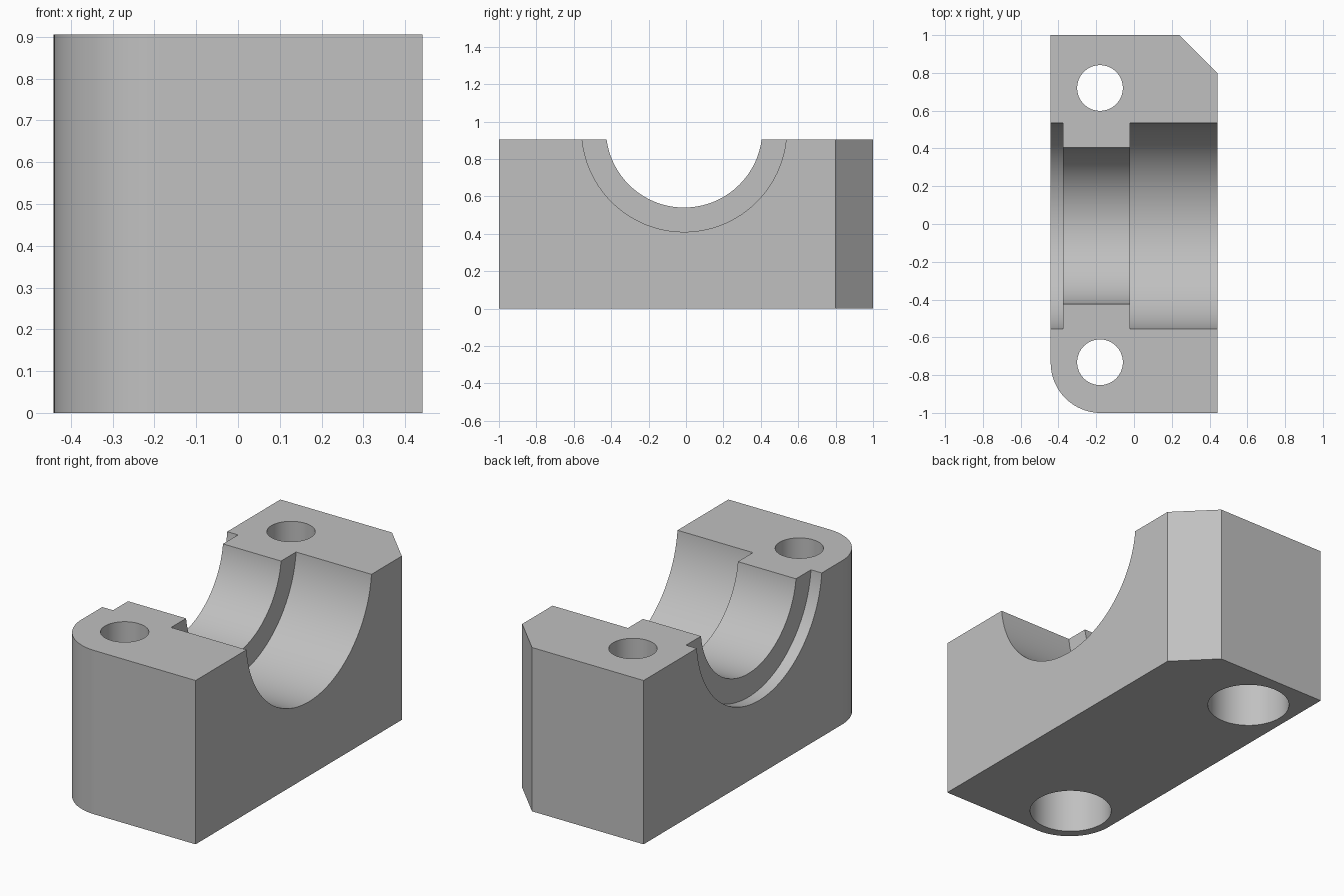
import bpy, bmesh, math
from mathutils import Matrix

if "Cube" in bpy.data.objects:
    bpy.data.objects.remove(bpy.data.objects["Cube"])

HEIGHT, HALF_X = 0.905, 0.441
BORE_Y, BORE_Z = -0.01, 0.958

# Single grey finish
grey = bpy.data.materials.new("plain_grey")
grey.use_nodes = True
colour = (0.53, 0.53, 0.53, 1)
grey.diffuse_color = colour
grey.node_tree.nodes["Principled BSDF"].inputs["Base Color"].default_value = colour


def add_object(name, bm):
    bmesh.ops.recalc_face_normals(bm, faces=bm.faces)
    mesh = bpy.data.meshes.new(name)
    bm.to_mesh(mesh)
    bm.free()
    mesh.materials.append(grey)
    obj = bpy.data.objects.new(name, mesh)
    bpy.context.collection.objects.link(obj)
    return obj


def cylinder(name, radius, start, end, matrix, segments):
    bm = bmesh.new()
    bmesh.ops.create_cone(bm, cap_ends=True, segments=segments,
                          radius1=radius, radius2=radius, depth=end - start,
                          matrix=matrix @ Matrix.Translation((0, 0, (start + end) / 2)))
    return add_object(name, bm)


# Block outline: one rounded corner, one chamfered corner
R = 0.265
outline = [(HALF_X, -1), (HALF_X, 0.8), (0.241, 1), (-HALF_X, 1)]
for i in range(25):
    a = math.pi + i / 24 * math.pi / 2
    outline.append((-HALF_X + R + R * math.cos(a), -1 + R + R * math.sin(a)))
bm = bmesh.new()
base = bm.faces.new([bm.verts.new((x, y, 0)) for x, y in outline])
top = bmesh.ops.extrude_face_region(bm, geom=[base])["geom"]
bmesh.ops.translate(bm, vec=(0, 0, HEIGHT),
                    verts=[v for v in top if isinstance(v, bmesh.types.BMVert)])
block = add_object("bearing_block", bm)

# Stepped bearing seat along x: narrow lip, inner ridge, wide seat
along_x = Matrix.Translation((0, BORE_Y, BORE_Z)) @ Matrix.Rotation(math.pi / 2, 4, "Y")
cutters = [
    cylinder("shaft_bore_cutter", 0.418, -0.6, 0.6, along_x, 128),
    cylinder("wide_seat_cutter", 0.548, -0.02, 0.6, along_x, 128),
    cylinder("lip_cutter", 0.548, -0.6, -0.375, along_x, 128),
]

# Bolt holes with wider recesses from below
for side, y in (("back", 0.72), ("front", -0.732)):
    place = Matrix.Translation((-0.18, y, 0))
    cutters.append(cylinder(side + "_bolt_hole_cutter", 0.121, -0.1, 1.1, place, 64))
    cutters.append(cylinder(side + "_bolt_recess_cutter", 0.213, -0.1, 0.45, place, 64))

for cutter in cutters:
    cutter.hide_render = True
    cutter.hide_viewport = True
    mod = block.modifiers.new(cutter.name, "BOOLEAN")
    mod.operation = "DIFFERENCE"
    mod.solver = "EXACT"
    mod.object = cutter

# Bake the cuts, then drop the cutters
bpy.context.view_layer.update()
evaluated = block.evaluated_get(bpy.context.evaluated_depsgraph_get())
finished = bpy.data.meshes.new_from_object(evaluated)
block.modifiers.clear()
block.data = finished
for cutter in cutters:
    bpy.data.objects.remove(cutter)

# Smooth curved walls, crisp machined edges
bpy.ops.object.select_all(action="DESELECT")
block.select_set(True)
bpy.context.view_layer.objects.active = block
bpy.ops.object.shade_smooth_by_angle(angle=math.radians(25))
